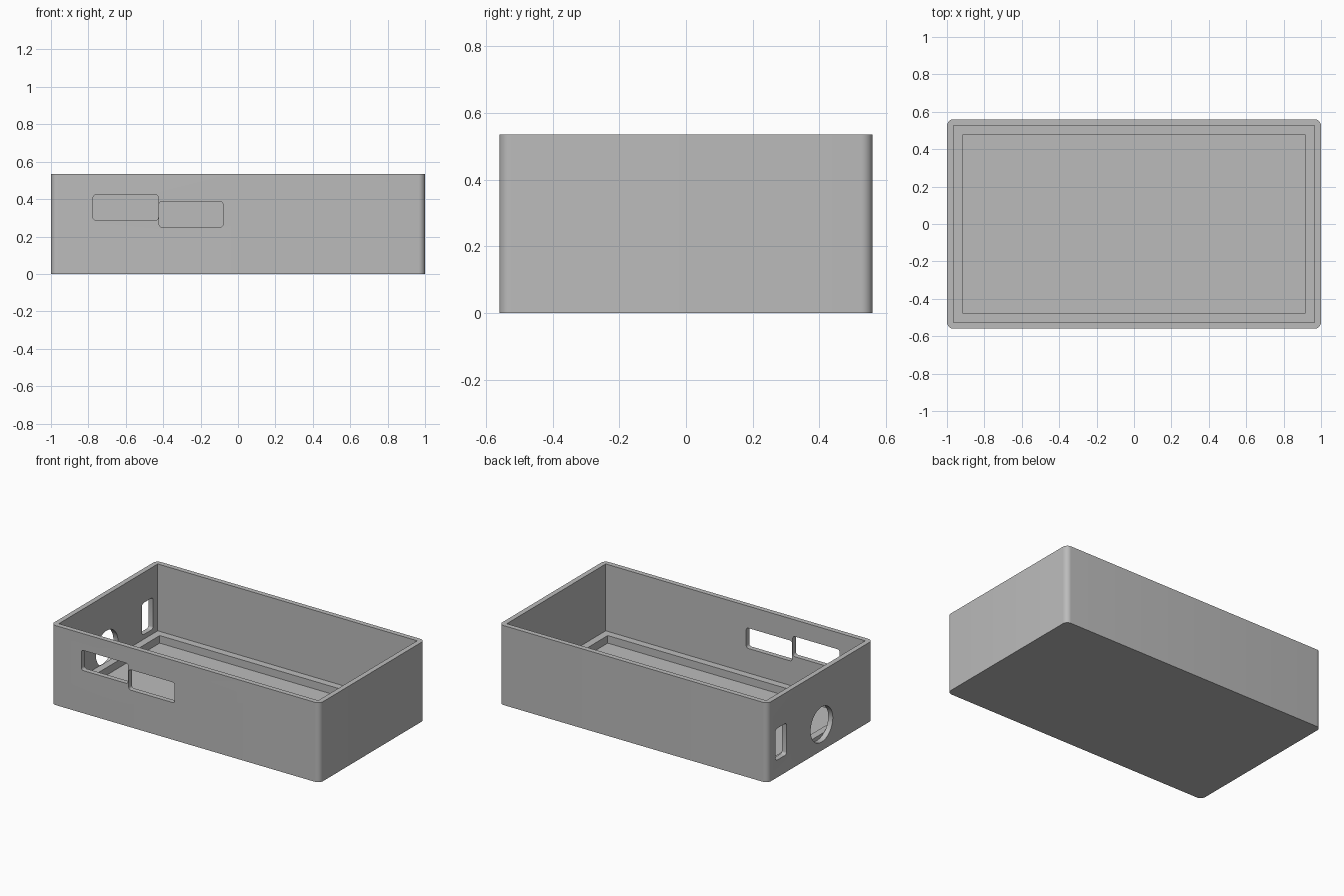
import bpy, bmesh, math
from mathutils import Matrix, Vector

cube = bpy.data.objects.get("Cube")
if cube:
    bpy.data.objects.remove(cube, do_unlink=True)

grey = bpy.data.materials.new("plain_grey")
grey.use_nodes = True
colour = (0.5, 0.5, 0.5, 1)
grey.diffuse_color = colour
grey.node_tree.nodes["Principled BSDF"].inputs["Base Color"].default_value = colour


def make_object(name, bm):
    bmesh.ops.recalc_face_normals(bm, faces=bm.faces)
    mesh = bpy.data.meshes.new(name)
    bm.to_mesh(mesh)
    bm.free()
    mesh.materials.append(grey)
    obj = bpy.data.objects.new(name, mesh)
    bpy.context.collection.objects.link(obj)
    return obj


def block(name, low, high, axis=2, radius=0, segments=8):
    """Box between two corners, with the edges along one axis rounded."""
    low, high = Vector(low), Vector(high)
    bm = bmesh.new()
    bmesh.ops.create_cube(bm, size=1)
    bmesh.ops.scale(bm, vec=high - low, verts=bm.verts)
    bmesh.ops.translate(bm, vec=(low + high) / 2, verts=bm.verts)
    if radius:
        edges = [e for e in bm.edges
                 if abs(e.verts[0].co[axis] - e.verts[1].co[axis]) > 1e-5]
        bmesh.ops.bevel(bm, geom=edges, offset=radius, segments=segments,
                        profile=0.5, affect='EDGES')
    return make_object(name, bm)


def cut(target, cutter):
    cutter.hide_render = True
    mod = target.modifiers.new("cut", 'BOOLEAN')
    mod.operation = 'DIFFERENCE'
    mod.solver = 'EXACT'
    mod.object = cutter
    bpy.context.view_layer.objects.active = target
    bpy.ops.object.modifier_apply(modifier=mod.name)
    bpy.data.objects.remove(cutter, do_unlink=True)


L, W, H = 1.0, 0.56, 0.535       # half length, half width, height
WALL, LEDGE = 0.034, 0.083       # distances in from the outside
FLOOR_Z, LEDGE_Z = 0.034, 0.085

# Outer shell with rounded upright corners
case = block("enclosure_body", (-L, -W, 0), (L, W, H), radius=0.035)

# Stepped cavity: wide above the ledge, narrower down to the floor
for inset, bottom in ((WALL, LEDGE_Z), (LEDGE, FLOOR_Z)):
    cut(case, block("cavity", (inset - L, inset - W, bottom),
                    (L - inset, W - inset, H + 0.1)))

# Two port slots through the front wall
for x0, x1, z0, z1 in ((-0.775, -0.426, 0.287, 0.423),
                       (-0.422, -0.08, 0.25, 0.387)):
    cut(case, block("front_slot", (x0, -W - 0.1, z0), (x1, WALL - W + 0.001, z1),
                    axis=1, radius=0.016, segments=4))

# Upright port slot in the right end wall
cut(case, block("end_slot", (-L - 0.1, 0.36, 0.117), (WALL - L + 0.001, 0.475, 0.33),
                axis=0, radius=0.016, segments=4))

# Round socket hole in the right end wall
bm = bmesh.new()
depth = WALL + 0.101
bmesh.ops.create_cone(
    bm, cap_ends=True, segments=48, radius1=0.118, radius2=0.118, depth=depth,
    matrix=Matrix.Translation((WALL + 0.001 - L - depth / 2, -0.015, 0.176))
    @ Matrix.Rotation(math.pi / 2, 4, 'Y'))
cut(case, make_object("round_hole", bm))

# Smooth the rounded corners, keep hard edges sharp
bpy.ops.object.select_all(action='DESELECT')
case.select_set(True)
bpy.context.view_layer.objects.active = case
bpy.ops.object.shade_smooth_by_angle(angle=math.radians(30))
